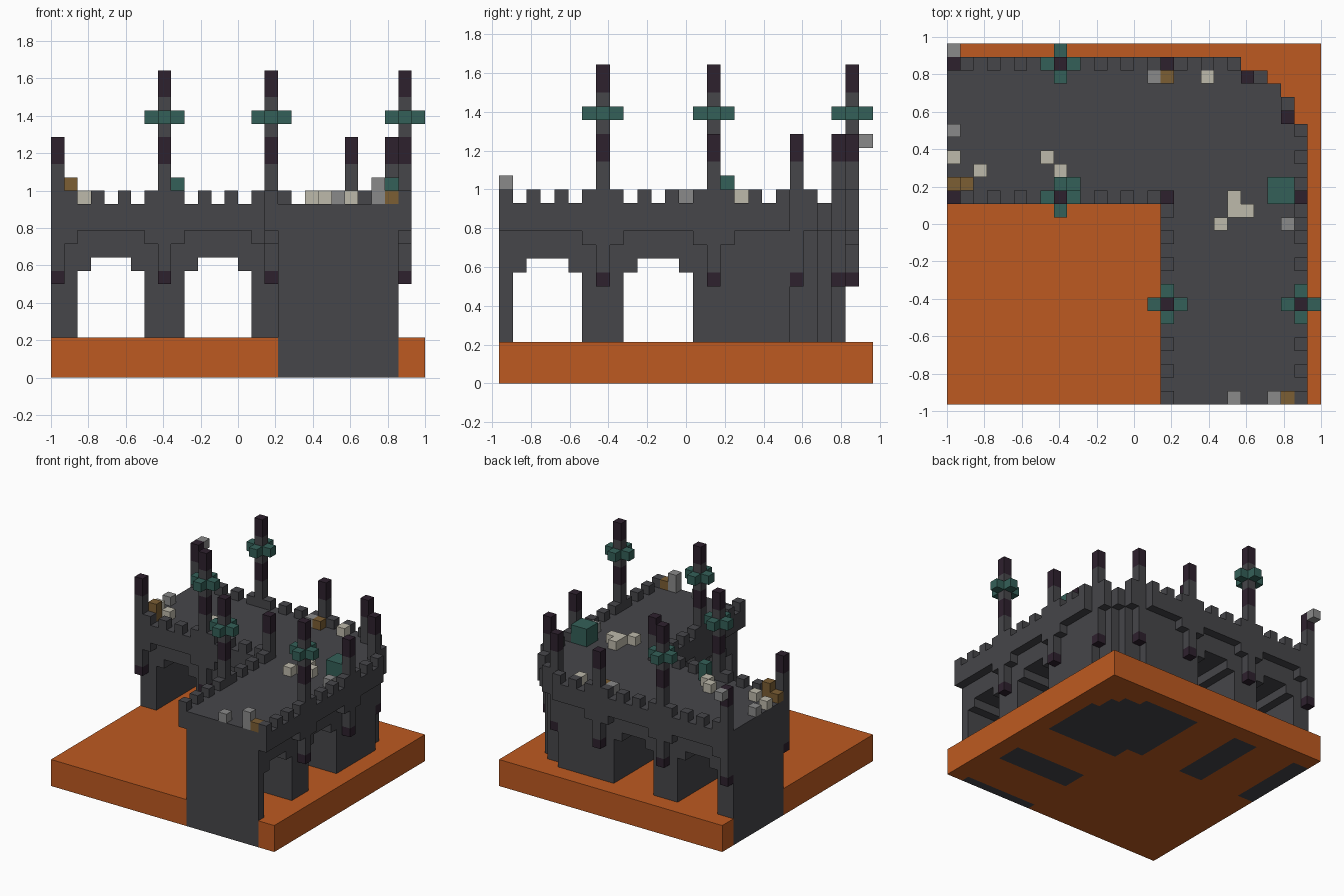
import bpy, bmesh
from mathutils import Vector

U = 1 / 14                      # edge of one building block
ORIGIN = Vector((-14, -13.5, 0))

cube = bpy.data.objects.get("Cube")
if cube:
    bpy.data.objects.remove(cube, do_unlink=True)


def material(name, rgb):
    mat = bpy.data.materials.new(name)
    mat.use_nodes = True
    mat.diffuse_color = (*rgb, 1)
    bsdf = mat.node_tree.nodes["Principled BSDF"]
    bsdf.inputs["Base Color"].default_value = (*rgb, 1)
    bsdf.inputs["Roughness"].default_value = 0.9
    return mat


orange = material("orange ground", (0.515, 0.102, 0.015))
stone = material("dark stone", (0.061, 0.061, 0.068))
purple = material("dark purple", (0.027, 0.015, 0.027))
green = material("teal green", (0.034, 0.117, 0.098))
ivory = material("ivory", (0.515, 0.49, 0.41))
grey = material("light grey", (0.254, 0.254, 0.254))
brown = material("brown", (0.2, 0.112, 0.034))

blocks = {}                     # block position -> (part name, material)


def fill(part, mat, x, y, z):
    """Fill a box of blocks; each range is (start, end)."""
    for i in range(*x):
        for j in range(*y):
            for k in range(*z):
                blocks[i, j, k] = (part, mat)


def carve(x, y, z):
    for i in range(*x):
        for j in range(*y):
            for k in range(*z):
                blocks.pop((i, j, k), None)


def column(part, mat, i, j, low, high):
    fill(part, mat, (i, i + 1), (j, j + 1), (low, high))


# Ground slab
fill("ground_slab", orange, (0, 28), (0, 27), (0, 3))

# Walls: two arms meeting in a corner with a stepped chamfer
WALL = 13
fill("west_wall", stone, (0, 17), (16, 25), (0, WALL))
fill("east_wall", stone, (17, 26), (0, 16), (0, WALL))
fill("corner_wall", stone, (17, 22), (16, 25), (0, WALL))
fill("corner_wall", stone, (22, 24), (16, 24), (0, WALL))
fill("corner_wall", stone, (24, 25), (16, 23), (0, WALL))
fill("corner_wall", stone, (25, 26), (16, 21), (0, WALL))

# Stepped arches through each arm, the ground closing the floor again
for a in (2, 10):
    carve((a, a + 5), (16, 25), (0, 8))
    carve((a + 1, a + 4), (16, 25), (8, 9))
    fill("ground_slab", orange, (a, a + 5), (16, 25), (0, 3))
for a in (1, 9):
    carve((17, 26), (a, a + 5), (0, 8))
    carve((17, 26), (a + 1, a + 4), (8, 9))
    fill("ground_slab", orange, (17, 26), (a, a + 5), (0, 3))

# Overhanging parapet band, one block out from the walls
EDGE = 11
fill("parapet", stone, (0, 17), (15, 16), (EDGE, WALL))
fill("parapet", stone, (0, 22), (25, 26), (EDGE, WALL))
fill("parapet", stone, (16, 17), (0, 16), (EDGE, WALL))
fill("parapet", stone, (26, 27), (0, 21), (EDGE, WALL))
fill("parapet", stone, (22, 24), (24, 25), (EDGE, WALL))
fill("parapet", stone, (24, 25), (23, 24), (EDGE, WALL))
fill("parapet", stone, (25, 26), (21, 23), (EDGE, WALL))

# Brackets stepping down beside the pilasters
for j in (15, 25):
    for i in (1, 7, 9, 15):
        column("brackets", stone, i, j, 10, EDGE)
column("brackets", stone, 17, 25, 10, EDGE)
for j in (6, 8, 14):
    for i in (16, 26):
        column("brackets", stone, i, j, 10, EDGE)
column("brackets", stone, 26, 16, 10, EDGE)

# Merlons on every second block
for i in range(1, 16, 2):
    column("merlons", stone, i, 15, WALL, WALL + 1)
for i in range(1, 22, 2):
    column("merlons", stone, i, 25, WALL, WALL + 1)
for j in range(0, 15, 2):
    column("merlons", stone, 16, j, WALL, WALL + 1)
for j in range(0, 21, 2):
    column("merlons", stone, 26, j, WALL, WALL + 1)
for i, j in ((23, 24), (25, 22)):
    column("merlons", stone, i, j, WALL, WALL + 1)

# Turrets: hanging pilaster, purple tips, tall ones with a green cross
TALL = [(8, 15), (8, 25), (16, 7), (26, 7)]
SHORT = [(0, 15), (0, 25), (16, 15), (16, 25), (26, 15), (22, 24), (25, 21)]
for i, j in TALL + SHORT:
    column("turrets", purple, i, j, 7, 8)
    column("turrets", stone, i, j, 8, 16)
    column("turrets", purple, i, j, 16, 18)
for i, j in TALL:
    column("turrets", stone, i, j, 18, 21)
    column("turrets", purple, i, j, 21, 23)
    for di, dj in ((1, 0), (-1, 0), (0, 1), (0, -1)):
        column("turret_crosses", green, i + di, j + dj, 19, 20)

# Loose blocks on the deck
LOOSE = (
    ("ivory_rubble", ivory, [(0, 18), (2, 17), (7, 18), (8, 17), (19, 24),
                             (21, 14), (21, 15), (22, 14), (20, 13)]),
    ("grey_rubble", grey, [(0, 20), (15, 24), (25, 13), (21, 0), (24, 0)]),
    ("brown_rubble", brown, [(0, 16), (1, 16), (16, 24), (25, 0)]),
)
for part, mat, spots in LOOSE:
    for i, j in spots:
        column(part, mat, i, j, WALL, WALL + 1)
column("grey_rubble", grey, 24, 0, 14, 15)
column("brown_rubble", brown, 1, 16, 14, 15)
column("grey_rubble", grey, 0, 26, 17, 18)
fill("green_crates", green, (24, 26), (15, 17), (WALL, 15))
column("green_crates", green, 9, 16, WALL, 15)

# Skin the blocks: one object per part, only outward faces
AXES = [Vector((1, 0, 0)), Vector((0, 1, 0)), Vector((0, 0, 1))]


def skin(part):
    bm = bmesh.new()
    mats = []
    for pos, (name, mat) in blocks.items():
        if name != part:
            continue
        if mat not in mats:
            mats.append(mat)
        centre = Vector(pos) + Vector((0.5, 0.5, 0.5))
        for a in range(3):
            for sign in (1, -1):
                n = AXES[a] * sign
                if tuple(int(c) for c in Vector(pos) + n) in blocks:
                    continue
                u, v = AXES[(a + 1) % 3] * sign, AXES[(a + 2) % 3]
                mid = centre + n / 2
                ring = [mid + (s * u + t * v) / 2
                        for s, t in ((-1, -1), (1, -1), (1, 1), (-1, 1))]
                face = bm.faces.new([bm.verts.new((p + ORIGIN) * U) for p in ring])
                face.material_index = mats.index(mat)
    bmesh.ops.remove_doubles(bm, verts=bm.verts, dist=U / 100)
    bmesh.ops.dissolve_limit(bm, angle_limit=0.01, verts=bm.verts, edges=bm.edges,
                             delimit={'MATERIAL'})
    mesh = bpy.data.meshes.new(part)
    bm.to_mesh(mesh)
    bm.free()
    for mat in mats:
        mesh.materials.append(mat)
    bpy.context.collection.objects.link(bpy.data.objects.new(part, mesh))


for part in sorted({name for name, _ in blocks.values()}):
    skin(part)
